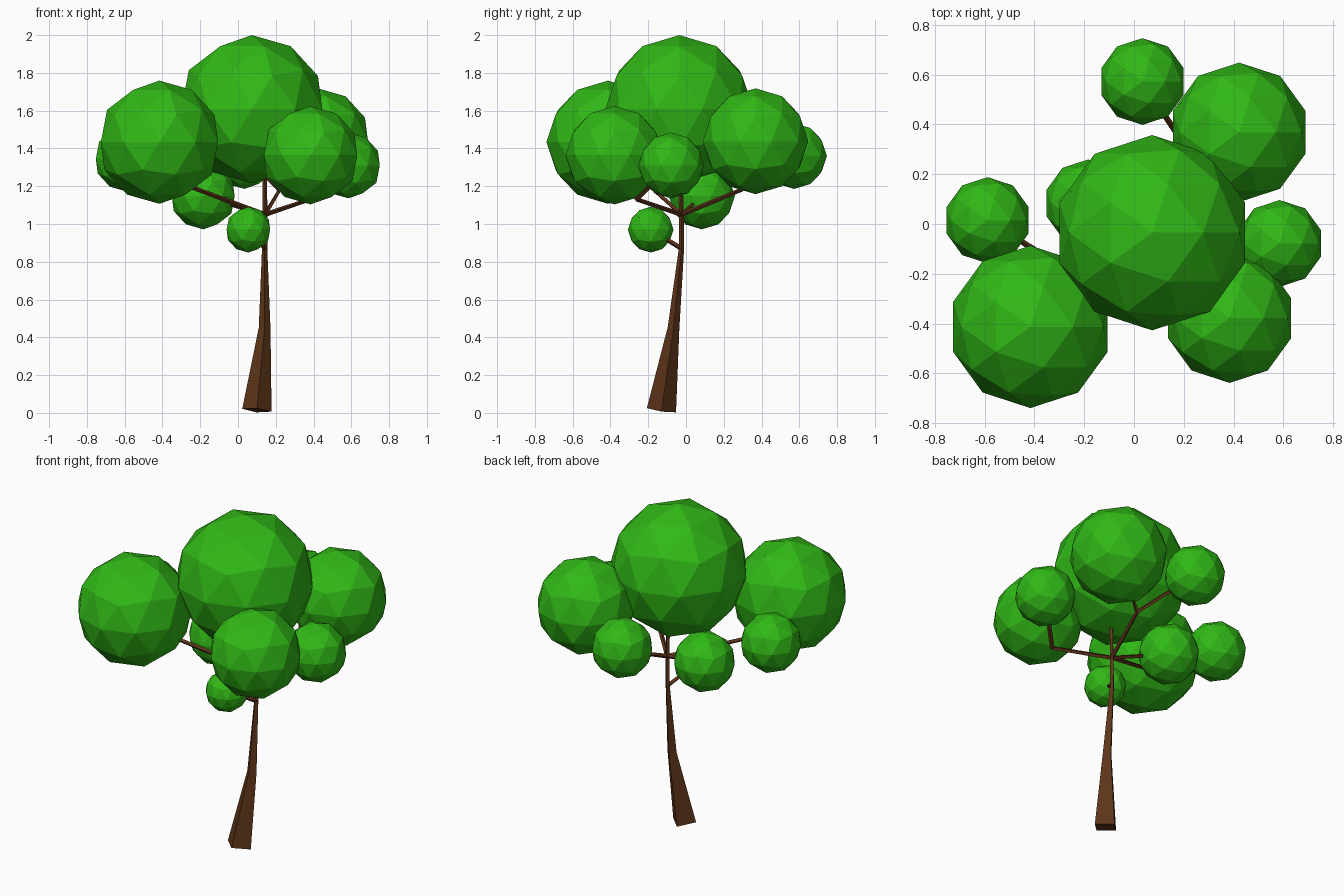
import bpy, math
from mathutils import Vector

if "Cube" in bpy.data.objects:
    bpy.data.objects.remove(bpy.data.objects["Cube"])


def material(name, color):
    m = bpy.data.materials.new(name)
    m.diffuse_color = color
    m.use_nodes = True
    m.node_tree.nodes["Principled BSDF"].inputs["Base Color"].default_value = m.diffuse_color
    return m


BARK = material("bark", (0.11, 0.035, 0.01, 1))
LEAF = material("leaves", (0.03, 0.48, 0.008, 1))


def tube(name, path):
    """Four-sided tapering tube through (point, radius) pairs."""
    pts = [Vector(p) for p, _ in path]
    verts, faces = [], []
    for i, (_, r) in enumerate(path):
        d = (pts[min(i + 1, len(pts) - 1)] - pts[max(i - 1, 0)]).normalized()
        ref = Vector((0, 1, 0)) if abs(d.z) > 0.75 else Vector((0, 0, 1))
        u = ref.cross(d).normalized()
        v = d.cross(u)
        for k in range(4):
            a = k * math.pi / 2
            verts.append(pts[i] + r * (math.cos(a) * u + math.sin(a) * v))
    for i in range(len(pts) - 1):
        for k in range(4):
            n = (k + 1) % 4
            faces.append((i * 4 + k, i * 4 + n, i * 4 + 4 + n, i * 4 + 4 + k))
    e = len(verts)
    faces += [(3, 2, 1, 0), (e - 4, e - 3, e - 2, e - 1)]
    me = bpy.data.meshes.new(name)
    me.from_pydata(verts, [], faces)
    me.materials.append(BARK)
    bpy.context.collection.objects.link(bpy.data.objects.new(name, me))


def foliage(name, center, r):
    bpy.ops.mesh.primitive_ico_sphere_add(subdivisions=2, radius=r, location=center)
    ob = bpy.context.object
    ob.name = name
    ob.data.materials.append(LEAF)


# Foliage balls
balls = {
    "crown": ((0.073, -0.035, 1.608), 0.392),
    "front_left": ((-0.416, -0.413, 1.433), 0.326),
    "back_right": ((0.422, 0.368, 1.438), 0.28),
    "front_right": ((0.384, -0.378, 1.364), 0.26),
    "left": ((-0.588, 0.015, 1.345), 0.173),
    "right": ((0.585, -0.078, 1.31), 0.174),
    "back": ((0.034, 0.572, 1.36), 0.174),
    "inner_left": ((-0.184, 0.084, 1.147), 0.175),
    "low_front": ((0.055, -0.187, 0.97), 0.121),
}
for key, (c, r) in balls.items():
    foliage("foliage_" + key, c, r)

# Trunk, running up into the crown
fork = (0.143, -0.024, 1.05)
knot = (0.141, -0.024, 0.87)
tube("trunk", [((0.1, -0.13, 0.014), 0.078), ((0.141, -0.066, 0.45), 0.031),
               (knot, 0.014), (fork, 0.013), ((0.14, -0.035, 1.4), 0.011)])

# Main branches with a side twig each: elbow, end ball, twig ball
for elbow, end, twig in (((-0.26, -0.19, 1.2), "front_left", "left"),
                         ((0.22, 0.29, 1.18), "back_right", "back"),
                         ((0.38, -0.26, 1.13), "front_right", "right")):
    tube("branch_" + end, [(fork, 0.013), (elbow, 0.012), (balls[end][0], 0.011)])
    tube("twig_" + twig, [(elbow, 0.012), (balls[twig][0], 0.011)])

# Short direct branches
tube("branch_inner_left", [(fork, 0.012), (balls["inner_left"][0], 0.011)])
tube("branch_low_front", [(knot, 0.013), (balls["low_front"][0], 0.011)])
